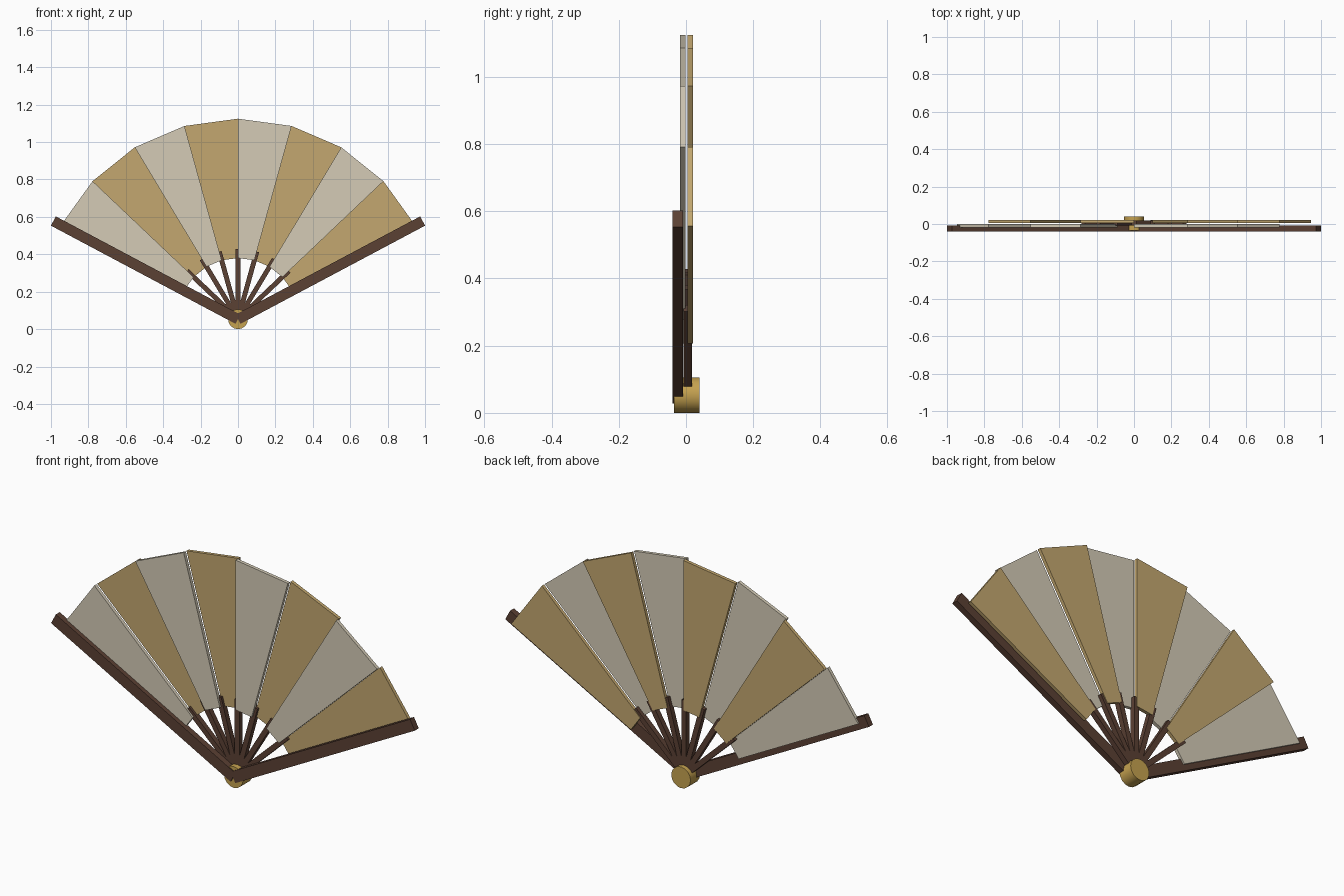
import bpy, bmesh
from math import sin, cos, radians, pi

if "Cube" in bpy.data.objects:
    bpy.data.objects.remove(bpy.data.objects["Cube"])

PIVOT = 0.053
STEP = 15.5


def material(name, rgb):
    m = bpy.data.materials.new(name)
    m.diffuse_color = (*rgb, 1)
    m.use_nodes = True
    m.node_tree.nodes["Principled BSDF"].inputs["Base Color"].default_value = m.diffuse_color
    return m


wood = material("dark_wood", (0.105, 0.052, 0.034))
cream = material("cream_paper", (0.66, 0.60, 0.47))
tan = material("tan_paper", (0.55, 0.39, 0.16))
brass = material("brass", (0.56, 0.36, 0.08))


def slab(name, outline, y0, y1, mat):
    """Extrude an outline of (x, z) points from y0 to y1."""
    bm = bmesh.new()
    face = bm.faces.new([bm.verts.new((x, y0, z)) for x, z in outline])
    ext = bmesh.ops.extrude_face_region(bm, geom=[face])
    for v in ext["geom"]:
        if isinstance(v, bmesh.types.BMVert):
            v.co.y = y1
    bmesh.ops.recalc_face_normals(bm, faces=bm.faces)
    mesh = bpy.data.meshes.new(name)
    bm.to_mesh(mesh)
    bm.free()
    mesh.materials.append(mat)
    obj = bpy.data.objects.new(name, mesh)
    bpy.context.collection.objects.link(obj)
    return obj


def polar(r, deg, side=0.0):
    """Point at radius r, angle from vertical, offset sideways."""
    a = radians(deg)
    return (r * sin(a) + side * cos(a), PIVOT + r * cos(a) - side * sin(a))


def bar(name, deg, length, width, y0, y1):
    h = width / 2
    pts = [polar(0, deg, -h), polar(0, deg, h), polar(length, deg, h), polar(length, deg, -h)]
    return slab(name, pts, y0, y1, wood)


# Pleated paper panels, alternating in depth and colour
for i in range(8):
    a, b = (i - 4) * STEP, (i - 3) * STEP
    y0, mat = ((-0.018, cream), (0.0045, tan))[i % 2]
    pts = [polar(0.327, a), polar(0.327, b), polar(1.072, b), polar(1.072, a)]
    slab(f"paper_panel_{i + 1}", pts, y0, y0 + 0.017, mat)

# Thin inner sticks along the folds
for i in range(-3, 4):
    bar(f"stick_{i + 4}", i * STEP, 0.375, 0.026, -0.008, 0.018)

# Heavy guards at both ends
for side, deg in (("left", -62), ("right", 62)):
    bar(f"{side}_guard", deg, 1.118, 0.056, -0.04, -0.009)

# Pivot rivet
bpy.ops.mesh.primitive_cylinder_add(vertices=16, radius=PIVOT, depth=0.075,
                                    location=(0, 0.0025, PIVOT), rotation=(pi / 2, 0, 0))
rivet = bpy.context.object
rivet.name = "pivot_rivet"
rivet.data.materials.append(brass)
bpy.ops.object.shade_smooth_by_angle(angle=radians(35))
